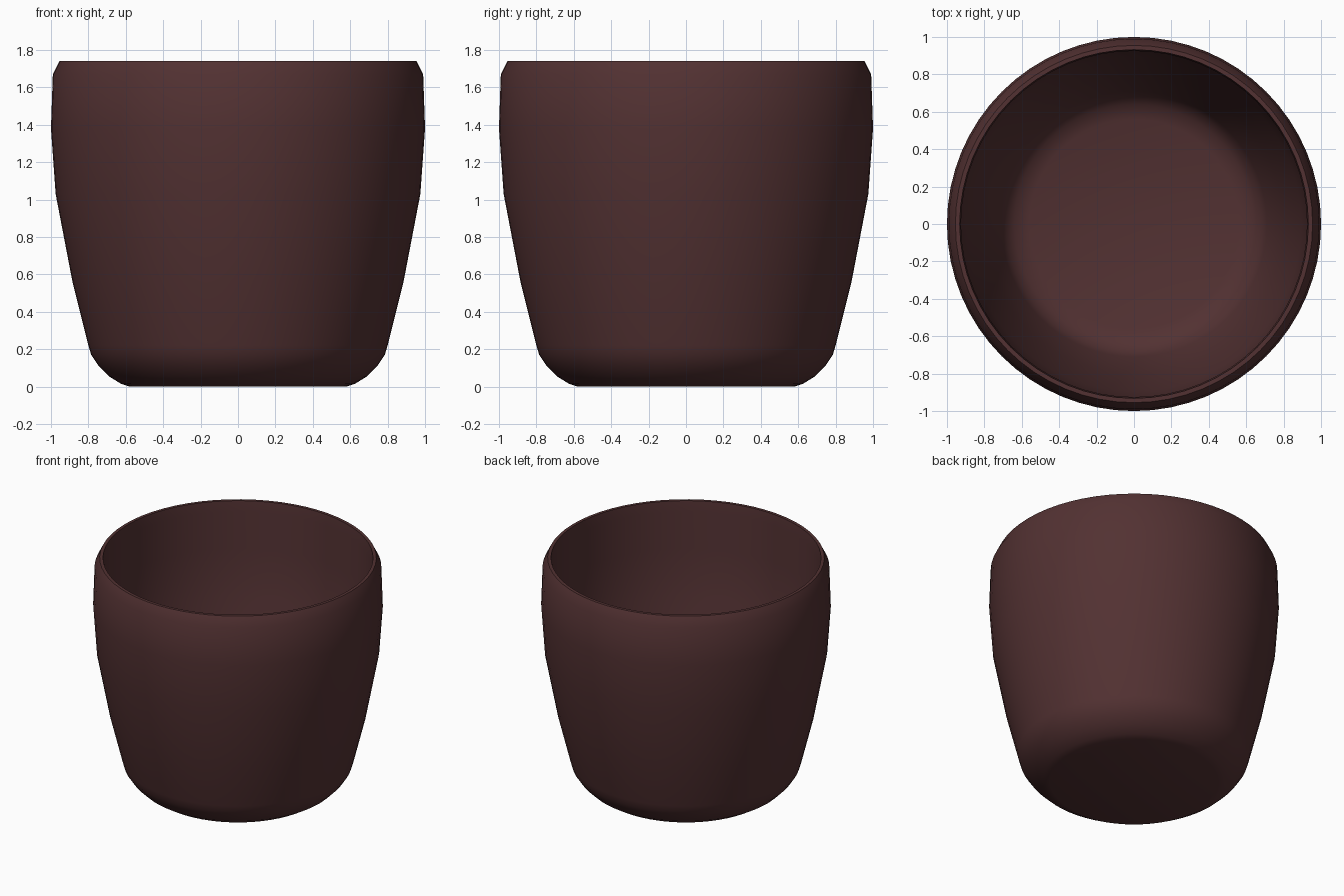
import bpy, bmesh, math

cube = bpy.data.objects.get("Cube")
if cube:
    bpy.data.objects.remove(cube, do_unlink=True)

SEGMENTS = 64


def flat_material(name, rgb):
    mat = bpy.data.materials.new(name)
    mat.use_nodes = True
    colour = (*rgb, 1.0)
    mat.diffuse_color = colour
    bsdf = mat.node_tree.nodes["Principled BSDF"]
    bsdf.inputs["Base Color"].default_value = colour
    bsdf.inputs["Roughness"].default_value = 0.7
    return mat


def lathe(name, profile, mat):
    """Revolve an (r, z) profile around the z axis."""
    bm = bmesh.new()
    verts = [bm.verts.new((r, 0, z)) for r, z in profile]
    edges = [bm.edges.new(pair) for pair in zip(verts, verts[1:])]
    bmesh.ops.spin(bm, geom=verts + edges, cent=(0, 0, 0), axis=(0, 0, 1),
                   angle=math.tau, steps=SEGMENTS, use_duplicate=False)
    bmesh.ops.remove_doubles(bm, verts=bm.verts, dist=0.0005)
    bmesh.ops.recalc_face_normals(bm, faces=bm.faces)
    mesh = bpy.data.meshes.new(name)
    bm.to_mesh(mesh)
    bm.free()
    mesh.materials.append(mat)
    obj = bpy.data.objects.new(name, mesh)
    bpy.context.collection.objects.link(obj)
    bpy.ops.object.select_all(action='DESELECT')
    obj.select_set(True)
    bpy.context.view_layer.objects.active = obj
    bpy.ops.object.shade_smooth_by_angle(angle=math.radians(28))
    return obj


# Outside: flat base, rounded foot, bulging wall and chamfered rim
outside = [(0, 0), (0.58, 0), (0.625, 0.015), (0.69, 0.055), (0.745, 0.11),
           (0.785, 0.17), (0.80, 0.22), (0.885, 0.56), (0.975, 1.03),
           (1.0, 1.38), (0.99, 1.67), (0.955, 1.74)]

# Inside: narrow lip, wall following the outside, rounded floor
inside = [(0.932, 1.74), (0.925, 1.66), (0.925, 1.38), (0.895, 1.03),
          (0.80, 0.56), (0.71, 0.22), (0.685, 0.17), (0.64, 0.125),
          (0.56, 0.095), (0, 0.09)]

brown = flat_material("dark reddish brown", (0.085, 0.031, 0.032))
lathe("pot", outside + inside, brown)
